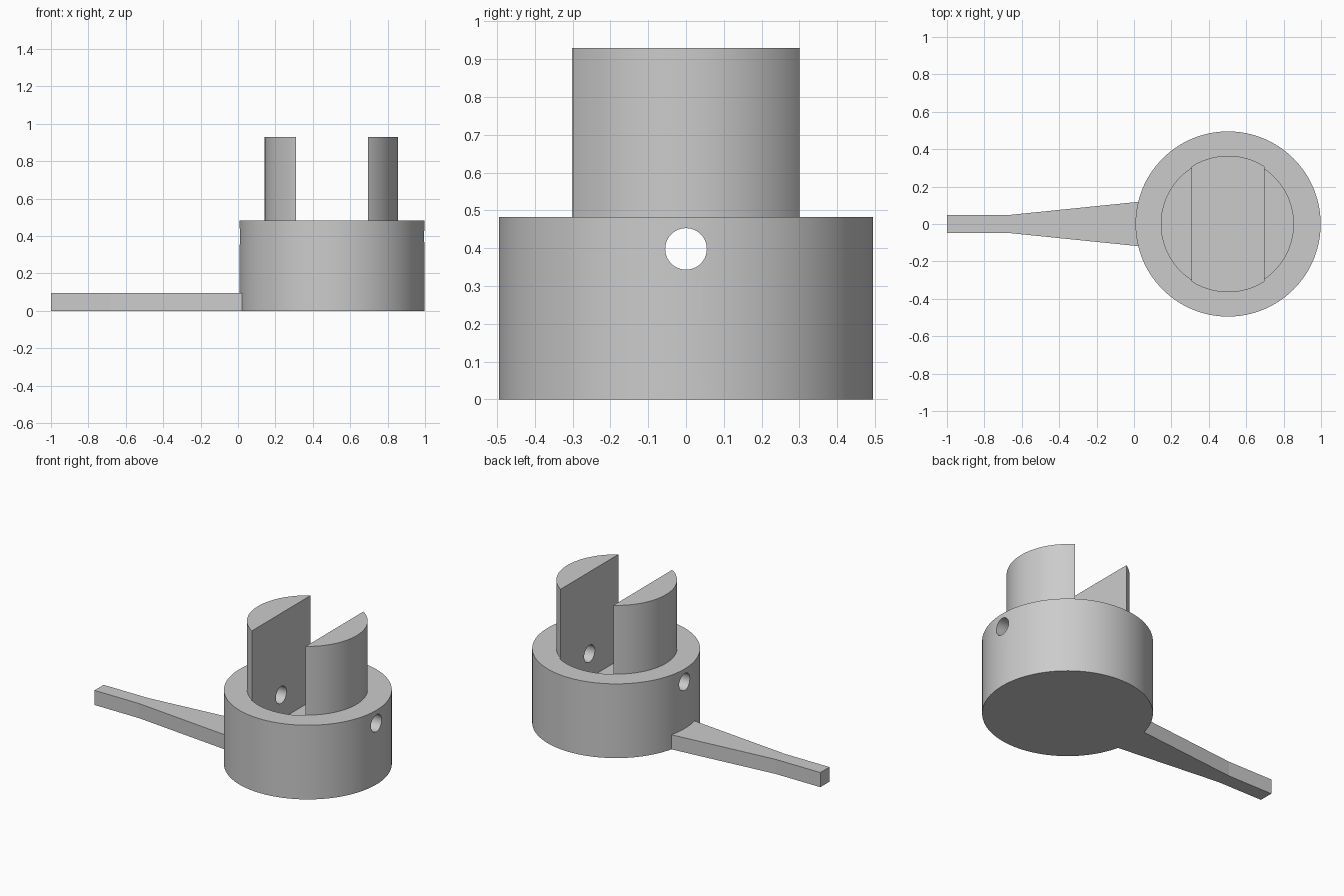
import bpy, bmesh, math
from mathutils import Matrix, Vector

if "Cube" in bpy.data.objects:
    bpy.data.objects.remove(bpy.data.objects["Cube"], do_unlink=True)

CX = 0.503          # centre of the round body
BASE_R, BASE_H = 0.495, 0.483
POST_R, POST_TOP = 0.356, 0.93
SLOT_HALF, SLOT_R, SLOT_FLOOR = 0.192, 0.362, 0.24
HOLE_R, HOLE_Z = 0.055, 0.398

grey = bpy.data.materials.new("plain grey")
grey.use_nodes = True
colour = (0.6, 0.6, 0.6, 1)
grey.diffuse_color = colour
grey.node_tree.nodes["Principled BSDF"].inputs["Base Color"].default_value = colour


def prism(name, outline, z0, z1):
    """Extrude a counter-clockwise outline from z0 up to z1."""
    bm = bmesh.new()
    face = bm.faces.new([bm.verts.new((x, y, z0)) for x, y in outline])
    top = bmesh.ops.extrude_face_region(bm, geom=[face])["geom"]
    bmesh.ops.translate(bm, vec=Vector((0, 0, z1 - z0)),
                        verts=[v for v in top if isinstance(v, bmesh.types.BMVert)])
    bmesh.ops.recalc_face_normals(bm, faces=bm.faces)
    mesh = bpy.data.meshes.new(name)
    bm.to_mesh(mesh)
    bm.free()
    mesh.materials.append(grey)
    ob = bpy.data.objects.new(name, mesh)
    bpy.context.collection.objects.link(ob)
    return ob


def arc(r, start, end, n, cx=0):
    return [(cx + r * math.cos(start + (end - start) * i / n),
             r * math.sin(start + (end - start) * i / n)) for i in range(n + 1)]


def circle(r, n, cx=0):
    return arc(r, 0, math.tau, n, cx)[:-1]


def combine(target, tool, operation):
    mod = target.modifiers.new(operation.lower(), 'BOOLEAN')
    mod.operation, mod.solver, mod.object = operation, 'EXACT', tool
    bpy.context.view_layer.objects.active = target
    bpy.ops.object.modifier_apply(modifier=mod.name)
    bpy.data.objects.remove(tool, do_unlink=True)


# Round base with a central post
body = prism("slotted_body", circle(BASE_R, 128, CX), 0, BASE_H)
combine(body, prism("post", circle(POST_R, 128, CX - 0.004), 0.1, POST_TOP), 'UNION')

# Slot with straight sides and curved ends splits the post in two
a = math.acos(SLOT_HALF / SLOT_R)
ends = arc(SLOT_R, a, math.pi - a, 32, CX) + arc(SLOT_R, math.pi + a, math.tau - a, 32, CX)
combine(body, prism("slot_cutter", ends, SLOT_FLOOR, POST_TOP + 0.1), 'DIFFERENCE')

# Pin hole right across the base
pin = prism("hole_cutter", circle(HOLE_R, 48), -0.7, 0.7)
pin.data.transform(Matrix.Translation((CX, 0, HOLE_Z)) @ Matrix.Rotation(math.pi / 2, 4, 'Y'))
combine(body, pin, 'DIFFERENCE')

# Tapered lever
half = [(-1, -0.047), (-0.68, -0.047), (0.02, -0.118), (0.1, -0.126)]
prism("lever", half + [(x, -y) for x, y in reversed(half)], 0, 0.095)

bpy.ops.object.select_all(action='DESELECT')
body.select_set(True)
bpy.context.view_layer.objects.active = body
bpy.ops.object.shade_smooth_by_angle(angle=math.radians(30))
